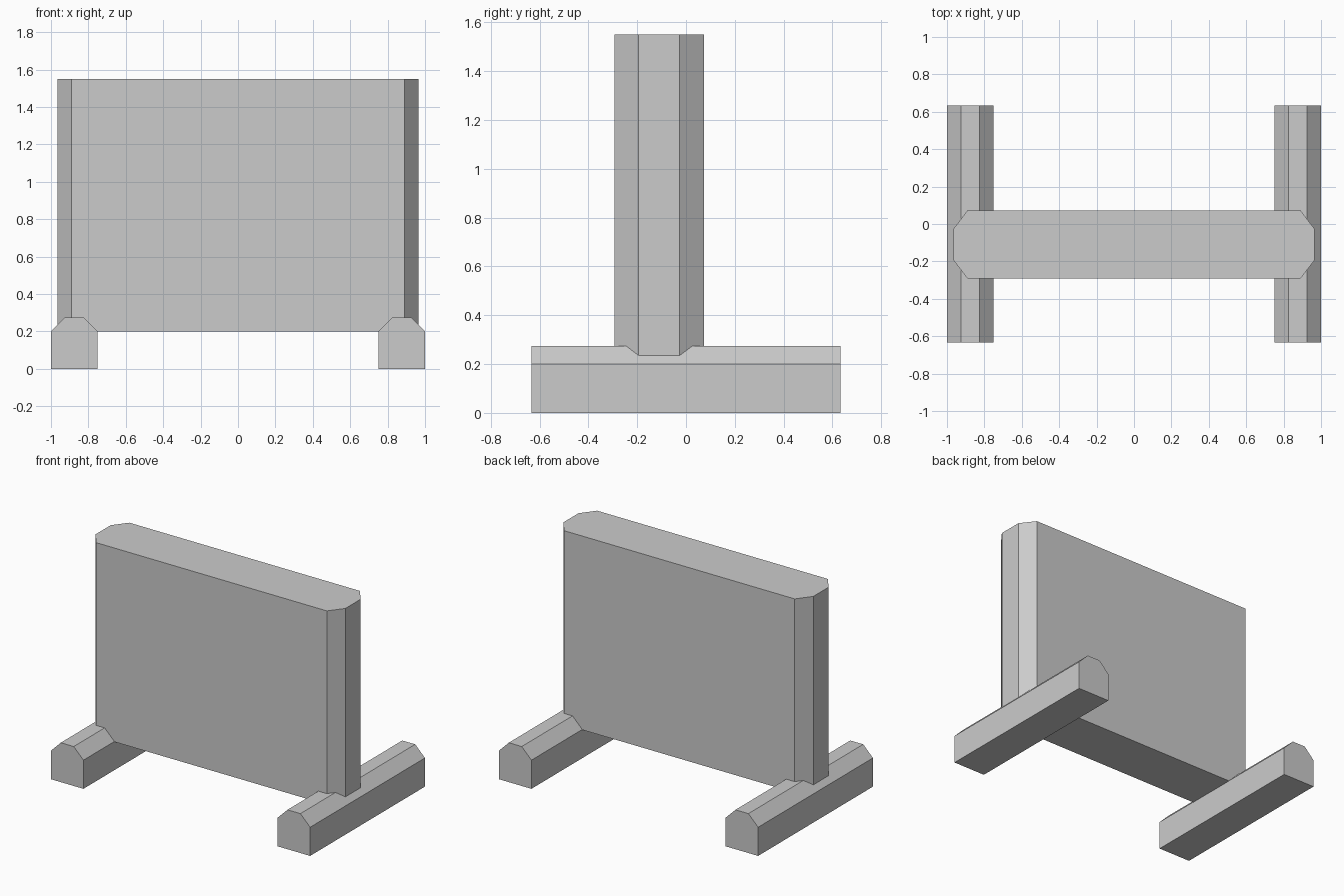
import bpy, bmesh
from mathutils import Vector

if "Cube" in bpy.data.objects:
    bpy.data.objects.remove(bpy.data.objects["Cube"])


def prism(name, profile, direction):
    """Extrude a closed 3D outline along a vector."""
    bm = bmesh.new()
    face = bm.faces.new([bm.verts.new(p) for p in profile])
    ext = bmesh.ops.extrude_face_region(bm, geom=[face])
    moved = [v for v in ext["geom"] if isinstance(v, bmesh.types.BMVert)]
    bmesh.ops.translate(bm, verts=moved, vec=Vector(direction))
    bmesh.ops.recalc_face_normals(bm, faces=bm.faces)
    mesh = bpy.data.meshes.new(name)
    bm.to_mesh(mesh)
    bm.free()
    obj = bpy.data.objects.new(name, mesh)
    bpy.context.collection.objects.link(obj)
    return obj


# Feet: long beams with chamfered top edges
foot = [(-0.125, 0), (0.125, 0), (0.125, 0.2), (0.05, 0.275), (-0.05, 0.275), (-0.125, 0.2)]
for side, cx in (("left", -0.875), ("right", 0.875)):
    prism(f"{side}_foot", [(cx + x, -0.633, z) for x, z in foot], (0, 1.266, 0))

# Upright panel: thick slab with chamfered vertical edges, set slightly forward
half = [(0.89, -0.292), (0.965, -0.194), (0.965, -0.026), (0.89, 0.073)]
outline = half + [(-x, y) for x, y in reversed(half)]
prism("upright_panel", [(x, y, 0.198) for x, y in outline], (0, 0, 1.352))
